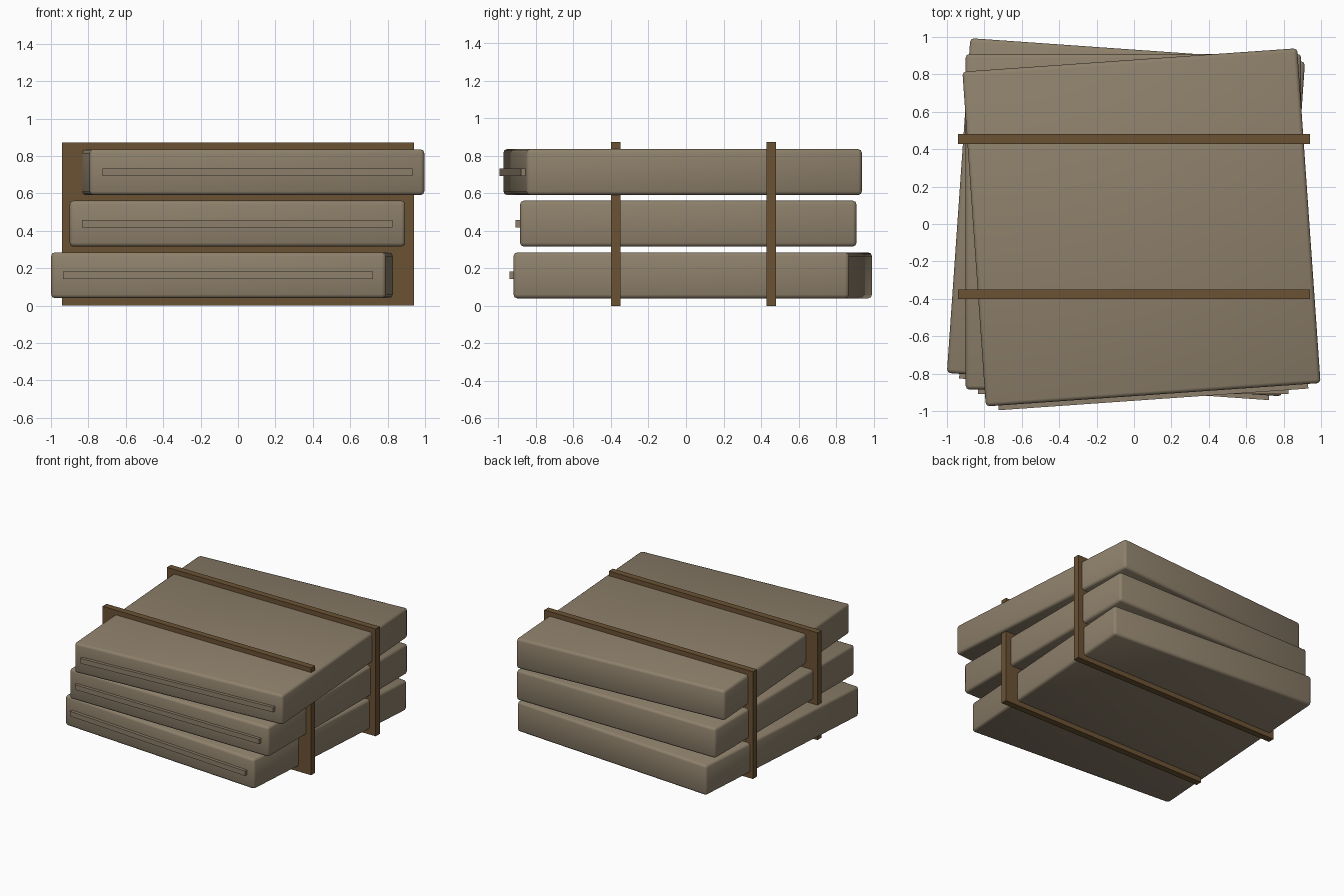
import bpy
import math
from mathutils import Vector

cube = bpy.data.objects.get("Cube")
if cube:
    bpy.data.objects.remove(cube, do_unlink=True)


def make_material(name, colour):
    mat = bpy.data.materials.new(name)
    mat.use_nodes = True
    mat.diffuse_color = colour
    mat.node_tree.nodes["Principled BSDF"].inputs["Base Color"].default_value = colour
    return mat


def add_box(name, size, centre, mat, turn=0.0):
    bpy.ops.mesh.primitive_cube_add(size=1, location=centre, rotation=(0, 0, turn))
    obj = bpy.context.object
    obj.name = obj.data.name = name
    for v in obj.data.vertices:
        v.co *= Vector(size)
    obj.data.materials.append(mat)
    return obj


cloth = make_material("grey_brown_cloth", (0.27, 0.216, 0.147, 1))
wood = make_material("brown_wood", (0.147, 0.085, 0.034, 1))

BAG_WIDTH, BAG_HEIGHT = 1.794, 0.245
SEAM = (1.66, 0.05, 0.04)

# Three stacked bags, each twisted a little, with a raised seam on the front
layers = [("bottom", (-0.043, 0.036, 0.162), -4),
          ("middle", (-0.003, 0.012, 0.438), 0),
          ("top", (0.04, -0.018, 0.713), 4)]
for label, centre, degrees in layers:
    turn = math.radians(degrees)
    bag = add_box(label + "_bag", (BAG_WIDTH, BAG_WIDTH, BAG_HEIGHT), centre, cloth, turn)
    bevel = bag.modifiers.new("soft_edges", "BEVEL")
    bevel.width = 0.02
    bevel.segments = 2
    bag.data.shade_smooth()

    reach = BAG_WIDTH / 2
    offset = Vector((reach * math.sin(turn), -reach * math.cos(turn), 0))
    add_box(label + "_seam", SEAM, Vector(centre) + offset, cloth, turn)

# Two upright boards that pass through the whole stack
for label, y in (("front", -0.375), ("back", 0.455)):
    add_box(label + "_band", (1.88, 0.052, 0.873), (0, y, 0.4365), wood)
